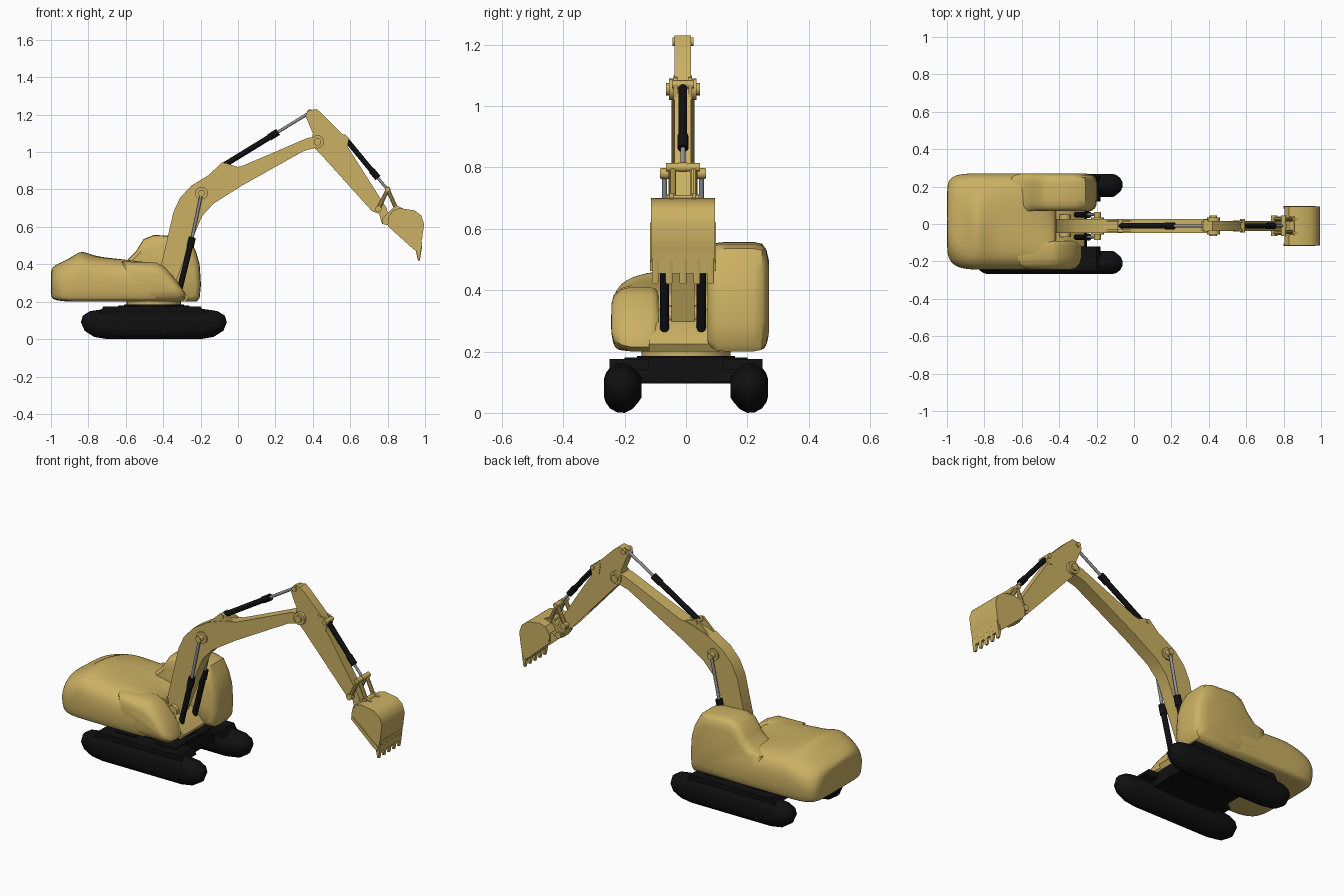
import bpy, bmesh, math
from mathutils import Vector

if "Cube" in bpy.data.objects:
    bpy.data.objects.remove(bpy.data.objects["Cube"], do_unlink=True)


def material(name, rgb):
    m = bpy.data.materials.new(name)
    m.use_nodes = True
    m.diffuse_color = (*rgb, 1)
    m.node_tree.nodes["Principled BSDF"].inputs["Base Color"].default_value = (*rgb, 1)
    return m


YELLOW = material("machine yellow", (0.60, 0.44, 0.125))
BLACK = material("rubber black", (0.005, 0.005, 0.005))
STEEL = material("rod steel", (0.28, 0.28, 0.30))
MID = -0.01  # y of the digging arm's centre plane


def finish(name, bm, mat, angle=35, subdiv=0):
    bmesh.ops.recalc_face_normals(bm, faces=bm.faces)
    me = bpy.data.meshes.new(name)
    bm.to_mesh(me)
    bm.free()
    ob = bpy.data.objects.new(name, me)
    bpy.context.collection.objects.link(ob)
    me.materials.append(mat)
    if subdiv:
        mod = ob.modifiers.new("smooth", "SUBSURF")
        mod.levels = mod.render_levels = subdiv
    bpy.ops.object.select_all(action="DESELECT")
    ob.select_set(True)
    bpy.context.view_layer.objects.active = ob
    bpy.ops.object.shade_smooth_by_angle(angle=math.radians(angle))
    return ob


def loft(name, rings, mat, angle=35, subdiv=0):
    """Skin closed rings of equal length and cap both ends."""
    bm = bmesh.new()
    vs = [[bm.verts.new(p) for p in r] for r in rings]
    n = len(vs[0])
    for a, b in zip(vs, vs[1:]):
        for i in range(n):
            j = (i + 1) % n
            bm.faces.new((a[i], a[j], b[j], b[i]))
    bm.faces.new(vs[0])
    bm.faces.new(vs[-1])
    return finish(name, bm, mat, angle, subdiv)


def prism(name, profile, layers, mat, angle=35):
    """Side profile (x, z) swept across y; each layer is (y, inset)."""
    xs, zs = zip(*profile)
    cx, cz = (min(xs) + max(xs)) / 2, (min(zs) + max(zs)) / 2
    hx, hz = (max(xs) - min(xs)) / 2, (max(zs) - min(zs)) / 2
    rings = [[(cx + (x - cx) * (1 - d / hx), y, cz + (z - cz) * (1 - d / hz))
              for x, z in profile] for y, d in layers]
    return loft(name, rings, mat, angle)


def plate(name, profile, half, mat=YELLOW, y=MID):
    return prism(name, profile, [(y - half, 0), (y + half, 0)], mat)


def rod(name, a, b, r, mat, sides=16):
    a, b = Vector(a), Vector(b)
    bm = bmesh.new()
    bmesh.ops.create_cone(bm, cap_ends=True, segments=sides, radius1=r, radius2=r,
                          depth=(b - a).length)
    q = (b - a).to_track_quat("Z", "Y")
    for v in bm.verts:
        v.co = q @ v.co + (a + b) / 2
    return finish(name, bm, mat)


def pin(name, x, z, r, half, mat=YELLOW):
    rod(name, (x, MID - half, z), (x, MID + half, z), r, mat)


def ram(name, a, mid, b, y, r):
    """Hydraulic cylinder: black barrel with collar, then a steel rod."""
    a, mid, b = (Vector((p[0], y, p[1])) for p in (a, mid, b))
    d = (b - a).normalized()
    rod(name + "_barrel", a, mid, r, BLACK)
    rod(name + "_collar", mid - d * 0.05, mid + d * 0.005, r * 1.25, BLACK)
    rod(name + "_rod", mid, b, r * 0.55, STEEL)
    rod(name + "_eye", b - Vector((0, r, 0)), b + Vector((0, r, 0)), r * 1.1, YELLOW)


# Undercarriage
track = [(-.84, .09), (-.82, .045), (-.77, .012), (-.70, 0), (-.20, 0), (-.13, .012),
         (-.078, .045), (-.06, .09), (-.07, .125), (-.11, .15), (-.20, .163),
         (-.70, .163), (-.79, .15), (-.83, .125)]
for side, s in (("left", 1), ("right", -1)):
    prism(side + "_track", track, [(s * .145, .05), (s * .155, .035), (s * .175, .012), (s * .20, 0),
          (s * .225, .002), (s * .248, .015), (s * .262, .035), (s * .268, .055)], BLACK, 40)
    prism(side + "_track_guard", [(-.74, .14), (-.18, .14), (-.20, .175), (-.72, .175)],
          [(s * .12, 0), (s * .25, 0)], BLACK)
    for k, t in (("front", 1), ("rear", -1)):
        x = -.45 + t * .13
        prism(f"{side}_{k}_leg", [(x - .07, .10), (x + .07, .10), (x + .06, .18), (x - .06, .18)],
              [(0, 0), (s * .20, 0)], BLACK)
rod("centre_frame", (-.45, 0, .095), (-.45, 0, .185), .16, BLACK, 24)
rod("turntable", (-.45, 0, .175), (-.45, 0, .215), .145, YELLOW, 32)

# Engine body: x, right y, left y, floor, then top height on right, middle, left
sections = [(-1.0, -.13, .18, .235, .35, .36, .35), (-.995, -.18, .23, .215, .375, .38, .37),
            (-.96, -.225, .26, .205, .395, .405, .395), (-.90, -.24, .268, .20, .425, .425, .41),
            (-.84, -.243, .27, .20, .455, .49, .425), (-.78, -.243, .27, .20, .43, .45, .43),
            (-.68, -.243, .27, .20, .425, .43, .425), (-.58, -.243, .27, .20, .415, .42, .42),
            (-.48, -.243, .27, .20, .41, .39, .41), (-.43, -.238, .265, .20, .40, .36, .40),
            (-.415, -.22, .25, .21, .38, .34, .38)]
rings = []
for x, r, l, f, zr, zm, zl in sections:
    yz = [(r + .035, f), (r + .008, f + .008), (r - .003, f + .07), (r, zr - .07), (r + .03, zr - .02),
          (r + .10, zr + .012), (.02, zm), (l - .10, zl + .005), (l - .03, zl - .02), (l, zl - .07),
          (l + .003, f + .07), (l - .008, f + .008), (l - .035, f), (.02, f)]
    rings.append([(x, y, z) for y, z in yz])
loft("engine_body", rings, YELLOW, 60, 2)

# Cab, right fender and front deck
prism("cab", [(-.66, .20), (-.22, .20), (-.205, .22), (-.198, .29), (-.205, .40), (-.225, .47),
              (-.26, .535), (-.31, .55), (-.45, .557), (-.505, .535), (-.545, .47), (-.60, .415),
              (-.66, .40)],
      [(.07, .03), (.083, .012), (.10, .003), (.13, 0), (.22, 0), (.248, .006), (.262, .025),
       (.27, .06)], YELLOW, 42)
prism("right_fender", [(-.62, .20), (-.30, .20), (-.28, .215), (-.282, .245), (-.33, .315),
                       (-.39, .385), (-.44, .41), (-.62, .415)],
      [(-.243, .06), (-.235, .03), (-.21, .008), (-.18, 0), (-.115, 0), (-.10, .006), (-.09, .02)],
      YELLOW, 42)
prism("front_deck", [(-.55, .20), (-.28, .20), (-.265, .225), (-.32, .29), (-.42, .34), (-.55, .35)],
      [(-.12, 0), (.11, 0)], YELLOW)

# Boom
plate("boom", [(-.40, .29), (-.415, .38), (-.375, .55), (-.345, .68), (-.31, .755), (-.25, .82),
               (-.16, .875), (-.06, .91), (.02, .925), (.37, 1.075), (.43, 1.085), (.455, 1.06),
               (.44, 1.03), (.35, 1.005), (.02, .82), (-.13, .725), (-.19, .66), (-.225, .58),
               (-.32, .34), (-.34, .29)], .037)
for s in (-1, 1):
    plate("boom_top_bracket", [(-.17, .865), (-.085, .945), (-.06, .94), (.03, .91)], .006,
          y=MID + s * .026)
pin("boom_foot_pin", -.37, .32, .03, .06)
pin("boom_lift_boss", -.195, .78, .034, .046)
pin("boom_lift_pin", -.195, .78, .018, .072)
pin("boom_top_pin", -.075, .93, .013, .036)
pin("stick_boss", .425, 1.055, .035, .045)
pin("stick_pin", .425, 1.055, .02, .055)

# Stick
plate("stick", [(.36, 1.195), (.375, 1.222), (.42, 1.23), (.45, 1.205), (.57, 1.085), (.585, 1.03),
                (.795, .70), (.81, .64), (.795, .612), (.77, .615), (.755, .67), (.715, .685),
                (.45, .98), (.395, 1.035), (.40, 1.10)], .027)
for s in (-1, 1):
    plate("stick_bracket", [(.53, 1.10), (.575, 1.092), (.592, 1.07), (.585, 1.02), (.54, 1.04)],
          .006, y=MID + s * .024)
    # Bucket linkage bars
    y = MID + s * .037
    rod("link_to_stick", (.75, y, .695), (.80, y, .80), .011, YELLOW, 10)
    rod("link_to_bucket", (.80, y * .9, .80), (.845, y * .9, .70), .011, YELLOW, 10)
    plate("bucket_ear", [(.775, .615), (.80, .61), (.88, .66), (.88, .70), (.85, .715), (.83, .705),
                         (.77, .645)], .007, y=MID + s * .036)
pin("stick_top_pin", .385, 1.21, .014, .034)
pin("stick_ram_pin", .58, 1.07, .013, .036)
pin("link_top_pin", .80, .80, .014, .055)
pin("link_stick_pin", .75, .695, .017, .055)
pin("bucket_link_pin", .845, .695, .015, .05)
pin("bucket_pin", .787, .63, .018, .05)

# Hydraulic cylinders
for side, s in (("left", 1), ("right", -1)):
    ram(side + "_boom_ram", (-.322, .225), (-.245, .54), (-.195, .78), MID + s * .06, .015)
ram("stick_ram", (-.075, .93), (.21, 1.105), (.385, 1.212), MID, .015)
ram("bucket_ram", (.58, 1.065), (.745, .865), (.80, .80), MID, .014)

# Bucket: curved shell, two cheeks and teeth
shell = [(.805, .655), (.83, .69), (.865, .70), (.945, .688), (.98, .66), (.995, .615), (.985, .54),
         (.968, .465)]
inner = [(x + (.89 - x) * .1, z + (.58 - z) * .1) for x, z in shell[:-1]] + [(.957, .467)]
HALF = .1
loft("bucket_shell", [[(x, MID + s * HALF, z) for x, z in shell + inner[::-1]] for s in (-1, 1)],
     YELLOW)
for s in (-1, 1):
    plate("bucket_cheek", shell + [(.935, .495), (.80, .61)], .005, y=MID + s * (HALF - .001))
    plate("cheek_edge", [(.80, .605), (.93, .488), (.965, .462), (.97, .49), (.935, .515), (.81, .62)],
          .007, y=MID + s * HALF)
plate("cutting_lip", [(.948, .505), (.984, .52), (.975, .455), (.962, .455)], HALF)
for i in range(5):
    y = MID + (i - 2) * .045
    prism("bucket_tooth", [(.947, .49), (.985, .50), (.972, .42), (.962, .42)],
          [(y - .011, .004), (y - .006, 0), (y + .006, 0), (y + .011, .004)], YELLOW)
